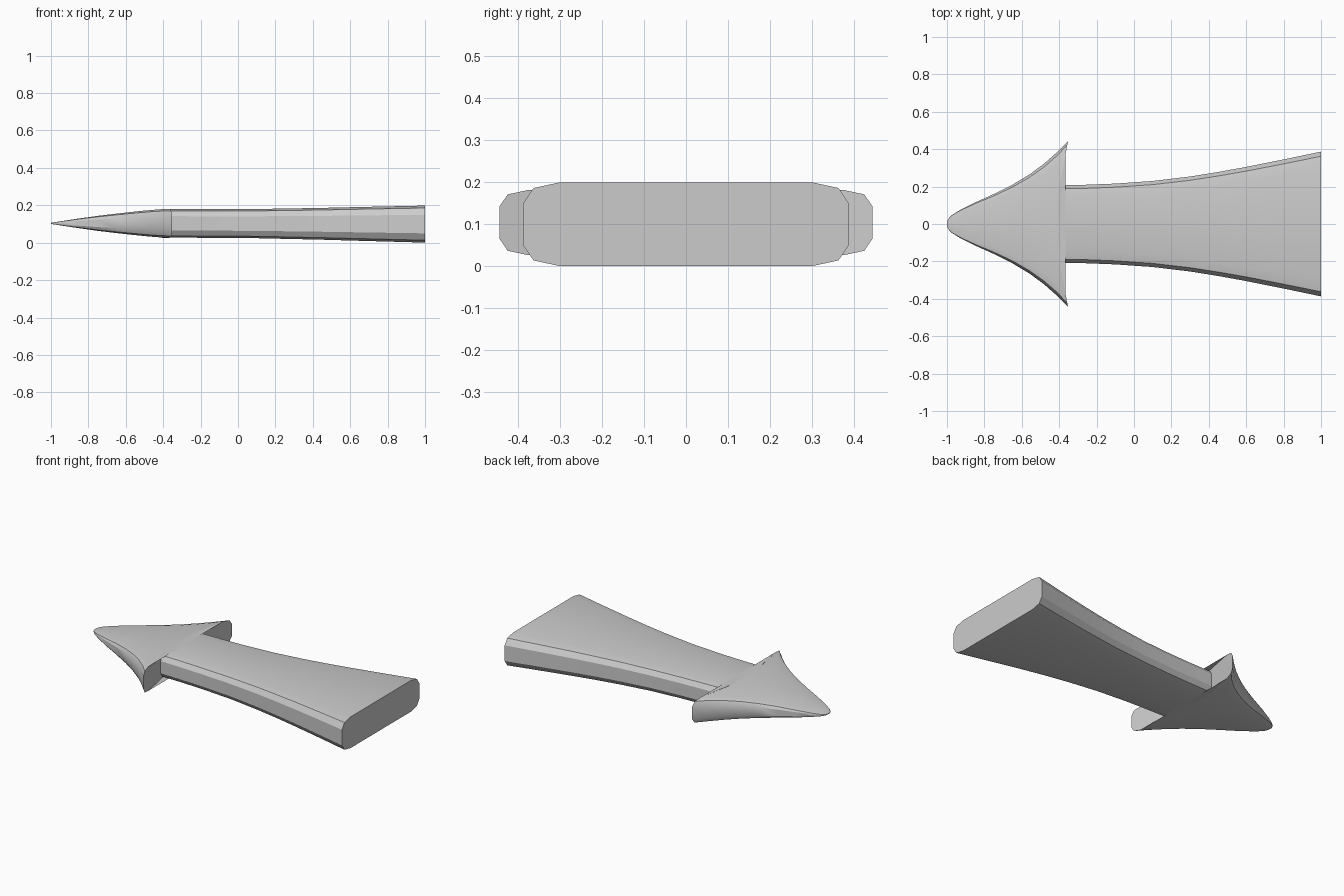
import bpy, bmesh, math

if "Cube" in bpy.data.objects:
    bpy.data.objects.remove(bpy.data.objects["Cube"])

# Sections along x: (x, half width, half height)
HEAD = [(-1.0, 0.012, 0.002), (-0.993, 0.028, 0.004), (-0.975, 0.047, 0.007),
        (-0.93, 0.075, 0.014), (-0.85, 0.115, 0.026), (-0.75, 0.16, 0.040),
        (-0.65, 0.21, 0.052), (-0.56, 0.264, 0.062), (-0.48, 0.323, 0.070),
        (-0.41, 0.385, 0.0755), (-0.353, 0.443, 0.077)]
SHAFT = [(-0.397, 0.207, 0.077), (-0.25, 0.210, 0.0765), (-0.1, 0.216, 0.0765),
         (0.1, 0.230, 0.078), (0.3, 0.254, 0.082), (0.45, 0.278, 0.085),
         (0.6, 0.305, 0.089), (0.8, 0.345, 0.094), (1.0, 0.387, 0.099)]
BACK_SLOPE = (0.397 - 0.353) / (0.443 - 0.207)


def section(x, w, h, swept=False):
    """Twelve-sided rounded bar; swept rings lie on the raked back of the barbs."""
    corner = [(w, 0.5 * h), (w - 0.25 * h, 0.87 * h), (w - 0.86 * h, h)]
    right = [(y, -z) for y, z in reversed(corner)] + corner
    ring = right + [(-y, -z) for y, z in right]
    zc = 0.1035 + (0.0995 - 0.1035) * max(0, min(1, (x + 0.4) / 1.4))
    return [(x - (w - abs(y)) * BACK_SLOPE if swept else x, y, zc + z) for y, z in ring]


rings = [section(*s, swept=(i == len(HEAD) - 1)) for i, s in enumerate(HEAD)]
rings += [section(*s, swept=(i == 0)) for i, s in enumerate(SHAFT)]

# Arrow head, barbs and flared shaft as one loft
bm = bmesh.new()
loops = [[bm.verts.new(p) for p in r] for r in rings]
for a, b in zip(loops, loops[1:]):
    for i in range(12):
        j = (i + 1) % 12
        bm.faces.new((a[i], a[j], b[j], b[i]))
bm.faces.new(loops[0])
bm.faces.new(loops[-1])
bmesh.ops.recalc_face_normals(bm, faces=bm.faces)

mesh = bpy.data.meshes.new("arrow")
bm.to_mesh(mesh)
bm.free()
arrow = bpy.data.objects.new("arrow", mesh)
bpy.context.collection.objects.link(arrow)
bpy.context.view_layer.objects.active = arrow
arrow.select_set(True)
bpy.ops.object.shade_smooth_by_angle(angle=math.radians(30))
